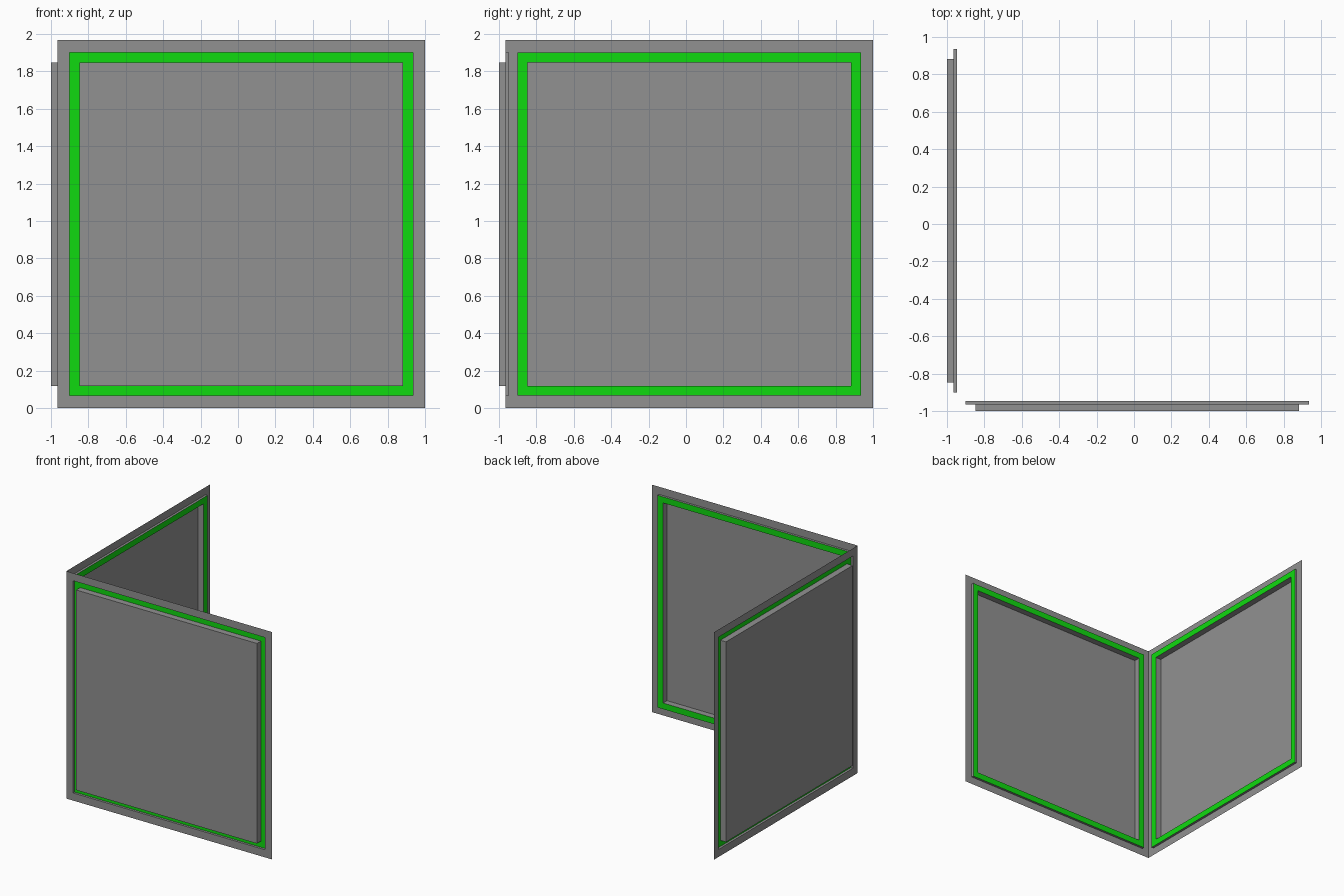
import bpy

if "Cube" in bpy.data.objects:
    bpy.data.objects.remove(bpy.data.objects["Cube"])

HINGE = -0.966          # plane of both sheets, and the corner where they meet
SIZE = 1.966            # side of each square sheet


def flat_material(name, rgb):
    mat = bpy.data.materials.new(name)
    mat.diffuse_color = (*rgb, 1.0)
    mat.use_nodes = True
    mat.node_tree.nodes["Principled BSDF"].inputs["Base Color"].default_value = mat.diffuse_color
    return mat


grey = flat_material("grey", (0.285, 0.285, 0.285))
green = flat_material("bright_green", (0.005, 0.70, 0.005))

# Stepped square profile: (inset from outer edge, offset outward from the sheet)
STEPS = [(0.0, 0.0), (0.0655, 0.0), (0.0655, -0.020),
         (0.118, -0.020), (0.118, 0.034)]
GREEN_BAND = 2          # the band between steps 2 and 3 is the painted ring


def wall_panel(name, swap):
    """Thin square sheet with a sunken ring and a raised centre."""
    verts, faces, mats = [], [], []
    for inset, out in STEPS:
        lo, hi = inset, SIZE - inset
        for u, z in ((lo, lo), (hi, lo), (hi, hi), (lo, hi)):
            along, across = HINGE + u, HINGE - out
            verts.append((across, along, z) if swap else (along, across, z))
    for band in range(len(STEPS) - 1):
        for i in range(4):
            a, b = band * 4 + i, band * 4 + (i + 1) % 4
            faces.append((a, b, b + 4, a + 4))
            mats.append(1 if band == GREEN_BAND else 0)
    last = (len(STEPS) - 1) * 4
    faces.append(tuple(range(last, last + 4)))
    mats.append(0)
    if swap:            # keep normals facing outward on the mirrored panel
        faces = [f[::-1] for f in faces]

    mesh = bpy.data.meshes.new(name)
    mesh.from_pydata(verts, [], faces)
    mesh.materials.append(grey)
    mesh.materials.append(green)
    for poly, m in zip(mesh.polygons, mats):
        poly.material_index = m
    obj = bpy.data.objects.new(name, mesh)
    bpy.context.collection.objects.link(obj)


# Two panels meeting at the front left corner
wall_panel("front_wall_panel", False)
wall_panel("left_wall_panel", True)
